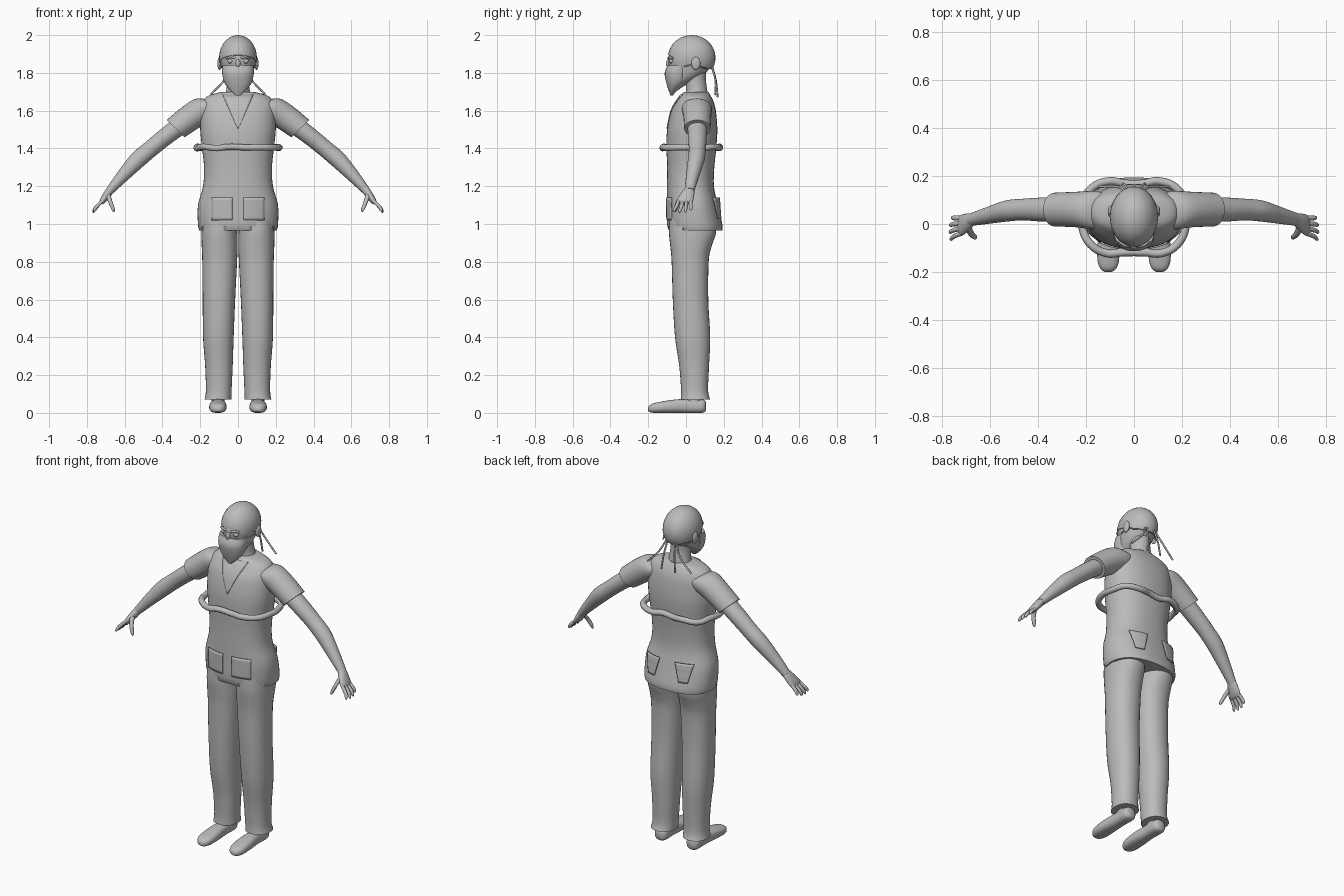
import bpy, bmesh, math
from mathutils import Vector, Matrix

cube = bpy.data.objects.get("Cube")
if cube:
    bpy.data.objects.remove(cube, do_unlink=True)

X, Y, Z = Vector((1, 0, 0)), Vector((0, 1, 0)), Vector((0, 0, 1))
SLOPE = Vector((0.72, 0, 0.69))
SIDES = ((1, "left"), (-1, "right"))

GREY = (0.5, 0.5, 0.5, 1)
mat = bpy.data.materials.new("plain grey")
mat.use_nodes = True
mat.diffuse_color = GREY
mat.node_tree.nodes["Principled BSDF"].inputs["Base Color"].default_value = GREY


def finish(bm, name, angle=50):
    bmesh.ops.recalc_face_normals(bm, faces=bm.faces)
    mesh = bpy.data.meshes.new(name)
    bm.to_mesh(mesh)
    bm.free()
    ob = bpy.data.objects.new(name, mesh)
    bpy.context.collection.objects.link(ob)
    mesh.materials.append(mat)
    bpy.ops.object.select_all(action="DESELECT")
    ob.select_set(True)
    bpy.context.view_layer.objects.active = ob
    bpy.ops.object.shade_smooth_by_angle(angle=math.radians(angle))
    return ob


def dense(rows, steps=4):
    """Smooth the rows with a Catmull-Rom curve."""
    out = []
    for i in range(len(rows) - 1):
        p0, p1 = rows[max(i - 1, 0)], rows[i]
        p2, p3 = rows[i + 1], rows[min(i + 2, len(rows) - 1)]
        for k in range(steps):
            t = k / steps
            out.append([0.5 * (2 * b + (c - a) * t + (2 * a - 5 * b + 4 * c - d) * t ** 2
                               + (3 * b - a - 3 * c + d) * t ** 3)
                        for a, b, c, d in zip(p0, p1, p2, p3)])
    return out + [list(rows[-1])]


def loft(name, rows, u=X, v=Y, side=1, power=2, count=32, wave=None):
    """Skin rings given as (x, y, z, half size along u, half size along v)."""
    bm = bmesh.new()
    rings = []
    for x, y, z, a, b in dense(rows):
        ring = []
        for k in range(count):
            t = 2 * math.pi * k / count
            c, s = math.cos(t), math.sin(t)
            p = Vector((x, y, z))
            p += u * a * math.copysign(abs(c) ** (2 / power), c)
            p += v * b * math.copysign(abs(s) ** (2 / power), s)
            if wave:
                p.z += wave(p)
            p.x *= side
            ring.append(bm.verts.new(p))
        rings.append(ring)
    for r, q in zip(rings, rings[1:]):
        for k in range(count):
            j = (k + 1) % count
            bm.faces.new((r[k], r[j], q[j], q[k]))
    bm.faces.new(rings[0])
    bm.faces.new(rings[-1])
    return finish(bm, name)


def upright(rows, x=0):
    """Turn (z, half width, front y, back y) into loft rows."""
    return [(x, (f + b) / 2, z, w, (b - f) / 2) for z, w, f, b in rows]


def ball(name, centre, size, cut=None):
    bm = bmesh.new()
    bmesh.ops.create_uvsphere(bm, u_segments=32, v_segments=20, radius=1,
                              matrix=Matrix.LocRotScale(Vector(centre), None, Vector(size)))
    if cut:
        geom = bm.verts[:] + bm.edges[:] + bm.faces[:]
        bmesh.ops.bisect_plane(bm, geom=geom, plane_co=cut[0], plane_no=cut[1], clear_inner=True)
        bmesh.ops.holes_fill(bm, edges=[e for e in bm.edges if e.is_boundary])
    return finish(bm, name)


def tube(name, points, radius, closed=False):
    curve = bpy.data.curves.new(name, "CURVE")
    curve.dimensions = "3D"
    curve.bevel_depth = radius
    curve.bevel_resolution = 3
    curve.resolution_u = 6
    curve.use_fill_caps = True
    spline = curve.splines.new("BEZIER")
    spline.bezier_points.add(len(points) - 1)
    for bp, co in zip(spline.bezier_points, points):
        bp.co = co
        bp.handle_left_type = bp.handle_right_type = "AUTO"
    spline.use_cyclic_u = closed
    curve.materials.append(mat)
    bpy.context.collection.objects.link(bpy.data.objects.new(name, curve))


# Shirt body with a wavy hem
SHIRT = upright([(0.965, 0.205, -0.09, 0.193), (1.0, 0.212, -0.1, 0.192), (1.1, 0.212, -0.1, 0.168),
                 (1.2, 0.185, -0.1, 0.148), (1.3, 0.18, -0.1, 0.15), (1.4, 0.19, -0.103, 0.16),
                 (1.5, 0.2, -0.1, 0.166), (1.6, 0.198, -0.078, 0.158), (1.65, 0.185, -0.05, 0.145),
                 (1.68, 0.155, -0.03, 0.13), (1.7, 0.085, -0.012, 0.118)])


def hem_wave(p):
    return 0.03 if p.z < 0.98 and p.y < -0.02 and 0.09 < abs(p.x) < 0.195 else 0


loft("shirt", SHIRT, power=2.3, count=48, wave=hem_wave)


def patch(name, z0, z1, edges, front, lift):
    """Thin cloth plate lying on the shirt; edges(t) gives its x range."""
    rows = dense(SHIRT, 10)
    bm = bmesh.new()
    grid = []
    for i in range(9):
        t = i / 8
        z = z0 + (z1 - z0) * t
        _, cy, _, a, b = min(rows, key=lambda r: abs(r[2] - z))
        lo, hi = edges(t)
        line = []
        for k in range(9):
            x = lo + (hi - lo) * k / 8
            depth = b * (1 - abs(x / a) ** 2.3) ** (1 / 2.3) + lift * (0.3 + 0.7 * t)
            line.append(bm.verts.new((x, cy - depth if front else cy + depth, z)))
        grid.append(line)
    for r, q in zip(grid, grid[1:]):
        for k in range(8):
            bm.faces.new((r[k], r[k + 1], q[k + 1], q[k]))
    ob = finish(bm, name)
    mod = ob.modifiers.new("thickness", "SOLIDIFY")
    mod.thickness = 0.006
    mod.offset = 0


# Neckline insert and pockets
patch("v_neck_panel", 1.505, 1.685, lambda t: (-0.002 - 0.08 * t, 0.002 + 0.08 * t), True, 0.002)
for s, side in SIDES:
    patch(side + "_front_pocket", 1.02, 1.14, lambda t: (s * 0.03, s * 0.14), True, 0.004)
    patch(side + "_back_pocket", 1.03, 1.14,
          lambda t: (s * (0.08 - 0.03 * t), s * (0.13 + 0.025 * t)), False, 0.02)

# Cord around the chest
half = [(0.05, -0.118), (0.11, -0.122), (0.18, -0.085), (0.215, -0.01),
        (0.212, 0.08), (0.18, 0.145), (0.1, 0.178), (0.04, 0.168)]
loop = half + [(-x, y) for x, y in reversed(half)]
tube("chest_cord", [(x, y, 1.405 + 0.004 * math.sin(3 * i)) for i, (x, y) in enumerate(loop)],
     0.017, True)

# Neck, head and cap
loft("neck", upright([(1.66, 0.075, -0.005, 0.12), (1.71, 0.062, 0, 0.112),
                      (1.77, 0.056, -0.005, 0.105), (1.83, 0.06, -0.01, 0.11)]))
loft("head", upright([(1.7, 0.02, -0.078, -0.055), (1.74, 0.052, -0.086, 0.005),
                      (1.78, 0.075, -0.088, 0.08), (1.83, 0.087, -0.09, 0.13),
                      (1.88, 0.094, -0.094, 0.145), (1.94, 0.075, -0.07, 0.12)]))
ball("cap", (0, 0.03, 1.88), (0.1, 0.126, 0.12), ((0, -0.095, 1.895), (0, 0.32, 0.95)))
ball("nose_bridge", (0, -0.094, 1.85), (0.013, 0.012, 0.022))

# Face mask
loft("face_mask", upright([(1.68, 0.012, -0.082, -0.07), (1.71, 0.045, -0.093, -0.045),
                           (1.75, 0.073, -0.105, 0.0), (1.8, 0.084, -0.113, 0.02),
                           (1.84, 0.083, -0.098, 0.022)]), power=2.2)

for s, side in SIDES:
    ball(side + "_eye", (s * 0.04, -0.078, 1.862), (0.016, 0.012, 0.012))
    tube(side + "_eyebrow", [(s * 0.015, -0.092, 1.878), (s * 0.04, -0.088, 1.884),
                             (s * 0.062, -0.07, 1.877)], 0.006)
    ball(side + "_ear", (s * 0.098, 0.052, 1.85), (0.011, 0.024, 0.034))
    tube(side + "_mask_loop", [(s * 0.083, -0.01, 1.835), (s * 0.093, 0.025, 1.84),
                               (s * 0.095, 0.06, 1.835), (s * 0.07, 0.115, 1.82)], 0.004)
    tube(side + "_inner_tie", [(s * 0.025, 0.14, 1.83), (s * 0.035, 0.158, 1.76),
                               (s * 0.045, 0.168, 1.67)], 0.005)
    tube(side + "_outer_tie", [(s * 0.035, 0.138, 1.83), (s * 0.07, 0.155, 1.765),
                               (s * 0.145, 0.155, 1.685)], 0.005)

    # Sleeve and bare arm
    loft(side + "_sleeve", [(0.11, 0.055, 1.625, 0.07, 0.045), (0.165, 0.057, 1.612, 0.08, 0.075),
                            (0.235, 0.06, 1.575, 0.074, 0.073), (0.33, 0.06, 1.505, 0.07, 0.066)],
         Y, SLOPE, s)
    loft(side + "_arm", [(0.28, 0.06, 1.54, 0.052, 0.05), (0.38, 0.06, 1.465, 0.05, 0.047),
                         (0.46, 0.06, 1.4, 0.045, 0.045), (0.53, 0.054, 1.34, 0.044, 0.045),
                         (0.61, 0.035, 1.255, 0.035, 0.034), (0.68, 0.018, 1.175, 0.026, 0.022)],
         Y, SLOPE, s)

    # Hand
    loft(side + "_palm", [(0.67, 0.018, 1.187, 0.025, 0.02), (0.69, 0.008, 1.16, 0.036, 0.021),
                          (0.715, -0.005, 1.125, 0.044, 0.017), (0.727, -0.008, 1.11, 0.038, 0.009)],
         Y, SLOPE, s)
    for i, finger in enumerate(("little", "ring", "middle", "index")):
        y, reach = 0.024 - 0.021 * i, (0.8, 0.97, 1, 0.92)[i]
        tip = y * 1.4 - 0.008
        loft(side + "_" + finger + "_finger",
             [(0.715, y, 1.125, 0.01, 0.01),
              (0.72 + 0.03 * reach, (y + tip) / 2, 1.12 - 0.03 * reach, 0.01, 0.01),
              (0.72 + 0.044 * reach, tip, 1.12 - 0.052 * reach, 0.008, 0.008),
              (0.72 + 0.048 * reach, tip, 1.12 - 0.06 * reach, 0.002, 0.002)],
             Y, SLOPE, s, count=12)
    loft(side + "_thumb", [(0.69, -0.01, 1.16, 0.016, 0.014), (0.677, -0.04, 1.12, 0.013, 0.012),
                           (0.662, -0.054, 1.08, 0.01, 0.01), (0.657, -0.057, 1.064, 0.003, 0.003)],
         Y, X, s, count=12)

    # Trouser leg, ankle and shoe
    legs = [(1.03, 0.098, 0.092, -0.088, 0.16), (0.95, 0.098, 0.095, -0.09, 0.158),
            (0.88, 0.097, 0.095, -0.083, 0.135), (0.8, 0.097, 0.092, -0.076, 0.12),
            (0.6, 0.101, 0.086, -0.07, 0.118), (0.4, 0.104, 0.081, -0.058, 0.128),
            (0.25, 0.101, 0.073, -0.036, 0.122), (0.12, 0.102, 0.068, -0.026, 0.117),
            (0.07, 0.106, 0.071, -0.028, 0.128)]
    loft(side + "_trouser_leg", [(x, (f + b) / 2, z, w, (b - f) / 2) for z, x, w, f, b in legs],
         X, Y, s, 2.2)
    loft(side + "_ankle", upright([(0.03, 0.034, -0.01, 0.09), (0.12, 0.034, 0.005, 0.09)], 0.105),
         X, Y, s)
    loft(side + "_shoe", [(0.105, 0.105, 0.036, 0.02, 0.024), (0.105, 0.085, 0.036, 0.038, 0.036),
                          (0.105, 0.0, 0.037, 0.038, 0.037), (0.106, -0.08, 0.034, 0.045, 0.034),
                          (0.107, -0.15, 0.028, 0.045, 0.028), (0.107, -0.185, 0.024, 0.033, 0.022),
                          (0.107, -0.2, 0.02, 0.014, 0.01)], X, Z, s, 2.5)
